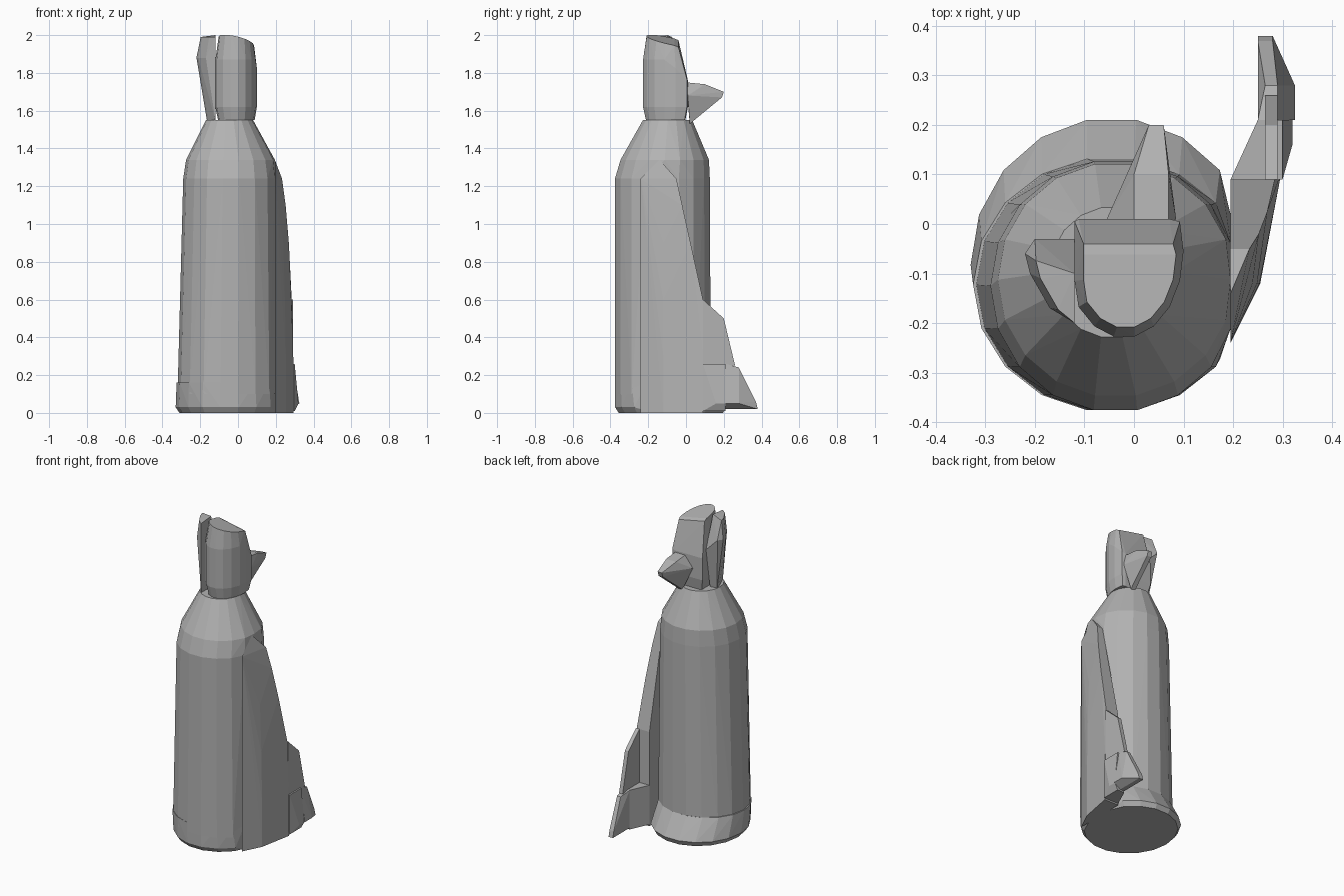
import bpy, bmesh, math

cube = bpy.data.objects.get("Cube")
if cube:
    bpy.data.objects.remove(cube, do_unlink=True)

grey = bpy.data.materials.new("plain grey")
grey.use_nodes = True
grey.diffuse_color = (.45, .45, .45, 1)
grey.node_tree.nodes["Principled BSDF"].inputs["Base Color"].default_value = grey.diffuse_color

BODY_FRONT = -.38
FIN_JOINT = .195     # flat plane where the fin meets the body
FIN_BACK = .09       # plane where the fin meets its tail
TAIL_SPLIT = .21     # plane where the tail meets its toe
FIN_TOP = 1.34
HEAD_SIDE = -.12     # flat plane where the head meets its side wing
NECK = 1.55


def hull(name, points):
    """Flat-faced convex solid around the given points."""
    bm = bmesh.new()
    for point in points:
        bm.verts.new(point)
    result = bmesh.ops.convex_hull(bm, input=bm.verts)
    leftovers = {item for item in result["geom_interior"] + result["geom_unused"]
                 if isinstance(item, bmesh.types.BMVert)}
    bmesh.ops.delete(bm, geom=list(leftovers), context="VERTS")
    bmesh.ops.dissolve_limit(bm, angle_limit=.02, verts=bm.verts, edges=bm.edges)
    bmesh.ops.recalc_face_normals(bm, faces=bm.faces)
    mesh = bpy.data.meshes.new(name)
    bm.to_mesh(mesh)
    bm.free()
    mesh.materials.append(grey)
    bpy.context.collection.objects.link(bpy.data.objects.new(name, mesh))


def ellipse(left, right, front, back, sides=18):
    """Points of an ellipse that fills a rectangle on the ground plan."""
    for i in range(sides):
        angle = math.tau * i / sides
        yield ((left + right + (right - left) * math.cos(angle)) / 2,
               (front + back + (back - front) * math.sin(angle)) / 2)


def body_ring(left, right, back, z, front=BODY_FRONT):
    return [(min(x, FIN_JOINT), y, z) for x, y in ellipse(left, right, front, back)]


def head_ring(scale, height):
    """Rounded front, flat back and flat side; height is a rule of x and y."""
    ring = []
    for x, y in ellipse(-.14, .1, -.23, .12):
        x, y = max(x, HEAD_SIDE) * scale, min(y, .01)
        y = (y + .1) * scale - .1
        ring.append((x, y, height(x, y)))
    return ring


def slab(outline, *sides):
    """Side outline (y, z) repeated at each x."""
    return [(x, y, z) for x in sides for y, z in outline]


# Body: flared foot, then tall wall and shoulder
hull("foot", body_ring(-.31, .22, .2, 0, front=-.36)
     + body_ring(-.33, .24, .215, .03)
     + body_ring(-.325, .23, .135, .16))
hull("body_wall", body_ring(-.32, .23, .135, .1)
     + body_ring(-.29, .215, .13, 1.24)
     + body_ring(-.275, .2, .125, FIN_TOP, front=-.35)
     + body_ring(-.17, .08, .035, NECK, front=-.23))

# Head with a crown that slopes down to the back and left
hull("head", head_ring(.88, lambda x, y: NECK)
     + head_ring(1, lambda x, y: 1.62)
     + head_ring(1, lambda x, y: 1.87 - max(0, y + .1))
     + [(x, min(y, -.04), z) for x, y, z in
        head_ring(.85, lambda x, y: 1.97 - .2 * x - .2 * (y + .1))])

# Side wing: thin crescent that tapers down to the neck
wing_tips = [(-.2, -.03), (-.22, -.06), (-.21, -.1), (-.17, -.17)]
hull("head_side_wing", [(x, y, 1.88) for x, y in wing_tips]
     + [(x * .9, y * .9 - .02, 1.99) for x, y in wing_tips[1:]]
     + [(x * .75, y * .8 - .03, NECK) for x, y in wing_tips[1:]]
     + slab([(-.2, NECK), (-.2, 1.99), (-.1, 2), (-.03, 1.8), (-.07, NECK)], HEAD_SIDE))

# Spout: broad top, keel below, blunt tip
hull("spout", slab([(0, 1.75), (.1, 1.74)], 0, .07)
     + slab([(.01, 1.68)], -.055, .085)
     + slab([(.02, 1.53)], .01, .04)
     + slab([(.2, 1.7), (.19, 1.67)], .03, .06))

# Side fin: bulges outward along an arc and narrows toward the top
fin = [(FIN_JOINT, -.14, FIN_TOP)]
for z in (0, .3, .6, .9, 1.1, 1.24):
    bulge = .1 * math.sqrt(1 - (z / FIN_TOP) ** 2)
    back = FIN_BACK - .22 * max(0, z - .6)
    fin += [(FIN_JOINT, -.24, z), (FIN_JOINT, back, z),
            (FIN_JOINT + bulge, back, z), (FIN_JOINT + bulge * .6, -.12, z)]
hull("side_fin", fin)

# Tail of the fin: upper blade, lower block and pointed toe
hull("tail_blade", slab([(FIN_BACK, .25), (FIN_BACK, .6), (.2, .5), (.26, .25)], .265, .29))
hull("tail_block", slab([(FIN_BACK, .01), (FIN_BACK, .26)], FIN_JOINT, .3)
     + slab([(TAIL_SPLIT, .01), (TAIL_SPLIT, .26)], .25, .3)
     + slab([(.16, .05), (TAIL_SPLIT, .05)], .32))
hull("tail_toe", slab([(TAIL_SPLIT, .02), (TAIL_SPLIT, .26), (.38, .02), (.37, .06)], .25, .28)
     + slab([(TAIL_SPLIT, .05), (.28, .05)], .325)
     + slab([(TAIL_SPLIT, .26), (.28, .24)], .265, .29))
